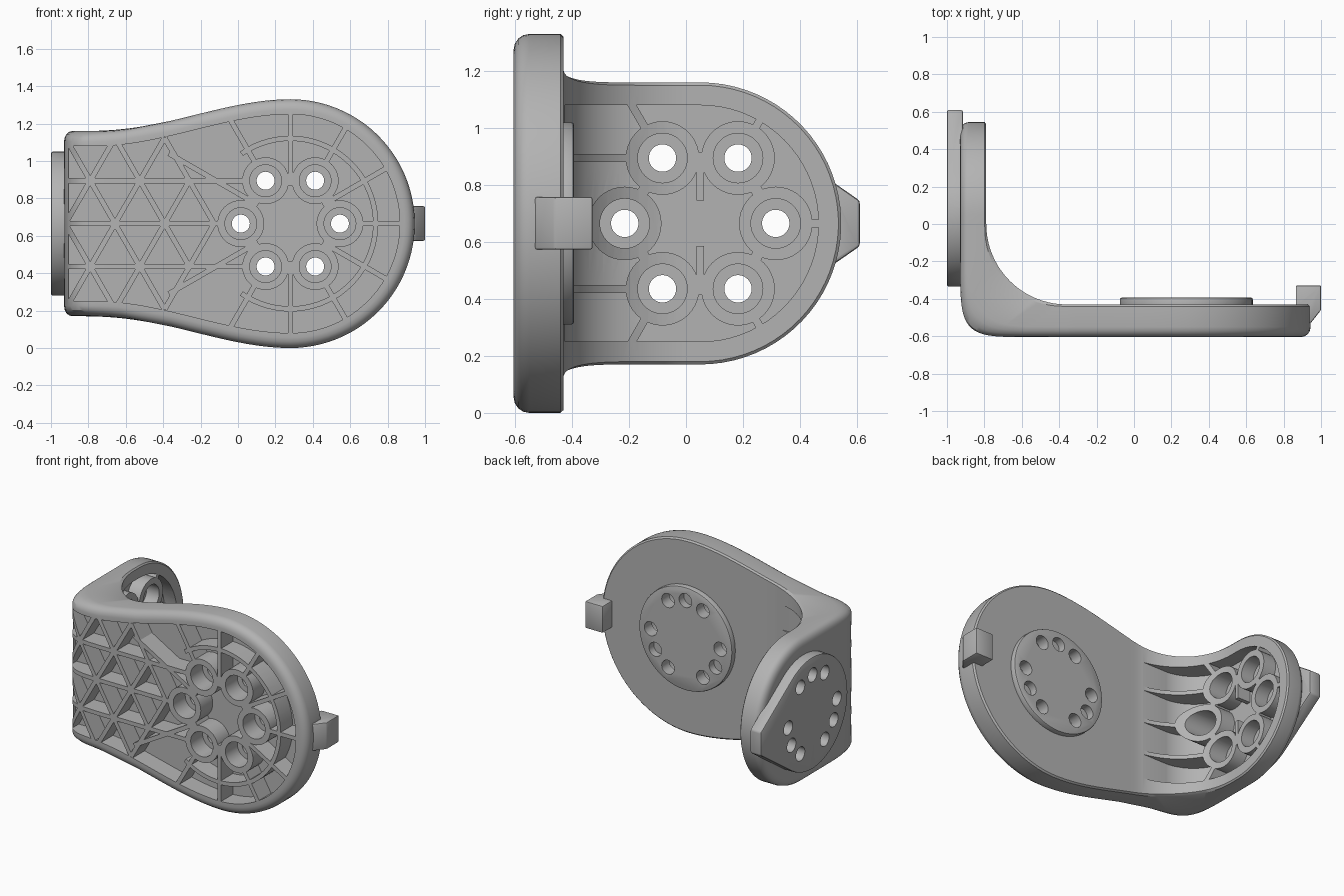
import bpy, bmesh
from math import sin, cos, radians, pi

cube = bpy.data.objects.get("Cube")
if cube:
    bpy.data.objects.remove(cube, do_unlink=True)

ZC = 0.665              # mid height of the bracket
FRONT = (0.28, ZC)      # hub centre on the front plate (x, z)
SIDE = (0.05, ZC)       # hub centre on the side plate (y, z)
PITCH = 0.265           # bolt circle radius and lattice spacing
ROW = PITCH * sin(pi / 3)

grey = bpy.data.materials.new("mid_grey")
grey.use_nodes = True
grey.diffuse_color = (0.45, 0.45, 0.45, 1)
for node in grey.node_tree.nodes:
    if node.type == 'BSDF_PRINCIPLED':
        node.inputs["Base Color"].default_value = grey.diffuse_color
        node.inputs["Roughness"].default_value = 0.6


def finish(name, bm):
    bmesh.ops.recalc_face_normals(bm, faces=bm.faces[:])
    mesh = bpy.data.meshes.new(name)
    bm.to_mesh(mesh)
    bm.free()
    mesh.materials.append(grey)
    ob = bpy.data.objects.new(name, mesh)
    bpy.context.scene.collection.objects.link(ob)
    return ob


def prism(name, polys, lo, hi, axis):
    """Extrude flat polygons between lo and hi along an axis."""
    place = {'x': lambda u, v, d: (d, u, v), 'y': lambda u, v, d: (u, d, v),
             'z': lambda u, v, d: (u, v, d)}[axis]
    bm = bmesh.new()
    for poly in polys:
        a = [bm.verts.new(place(u, v, lo)) for u, v in poly]
        b = [bm.verts.new(place(u, v, hi)) for u, v in poly]
        bm.faces.new(a)
        bm.faces.new(b)
        for i in range(len(a)):
            j = (i + 1) % len(a)
            bm.faces.new((a[i], a[j], b[j], b[i]))
    return finish(name, bm)


def apply(ob, mod):
    bpy.context.view_layer.objects.active = ob
    bpy.ops.object.modifier_apply(modifier=mod.name)


def combine(ob, other, op='DIFFERENCE'):
    mod = ob.modifiers.new("combine", 'BOOLEAN')
    mod.operation, mod.solver, mod.object = op, 'EXACT', other
    apply(ob, mod)
    bpy.data.objects.remove(other, do_unlink=True)


def soften(ob, width):
    mod = ob.modifiers.new("soften", 'BEVEL')
    mod.width, mod.segments = width, 2
    mod.limit_method, mod.angle_limit = 'ANGLE', radians(30)
    apply(ob, mod)
    return ob


def polar(c, r, deg):
    return (c[0] + r * cos(radians(deg)), c[1] + r * sin(radians(deg)))


def circle(c, r, n=40):
    return [polar(c, r, 360 * k / n) for k in range(n)]


def rib(p, q, w=0.028):
    dx, dy = q[0] - p[0], q[1] - p[1]
    s = w / 2 / (dx * dx + dy * dy) ** 0.5
    nx, ny = -dy * s, dx * s
    return [(p[0] + nx, p[1] + ny), (q[0] + nx, q[1] + ny),
            (q[0] - nx, q[1] - ny), (p[0] - nx, p[1] - ny)]


def bolts(c, r, start=0, step=60):
    return [circle(polar(c, PITCH, a), r) for a in range(start, 360 + start, step)]


def lerp(a, b, t):
    return a + (b - a) * t


def half_height(x):
    u = min(max((x + 0.75) / 1.03, 0), 1)
    return 0.495 + 0.17 * u * u * (3 - 2 * u)


def ring(d, t):
    """Outline of the bent plate, inset by d, at depth t from outer to inner skin."""
    y = lerp(-0.605, -0.43, t)
    up = []
    for k in range(24):                                   # round end of front plate
        a = radians(2 + 88 * k / 24)
        up.append((0.28 + (0.665 - d) * cos(a), y, (0.665 - d) * sin(a)))
    for k in range(14):                                   # waist
        x = 0.28 - 0.64 * k / 14
        up.append((x, y, half_height(x) - d))
    for k in range(21):                                   # bend
        a = radians(90 * k / 20)
        s, c = sin(a), max(cos(a), 0)
        x = lerp(-0.36 - 0.57 * s ** 0.28, -0.36 - 0.43 * s, t)
        up.append((x, lerp(-0.605 * c ** 0.28, -0.43 * c, t), half_height(x) - d))
    for k in range(20):                                   # round end of side plate
        a = radians(90 - 88 * k / 19)
        up.append((lerp(-0.93, -0.79, t), 0.05 + (0.495 - d) * cos(a), (0.495 - d) * sin(a)))
    return ([(x, y, ZC + z) for x, y, z in up] +
            [(x, y, ZC - z) for x, y, z in reversed(up)])


# Bent plate: rounded outer edge, lightly broken inner edge
R = 0.055
layers = [(R * (1 - sin(radians(a))), R * (1 - cos(radians(a))) / 0.175)
          for a in (0, 22.5, 45, 67.5, 90)] + [(0, 0.94), (0.01, 1)]
bm = bmesh.new()
loops = [[bm.verts.new(p) for p in ring(d, t)] for d, t in layers]
n = len(loops[0])
for a, b in zip(loops, loops[1:]):
    for i in range(n):
        j = (i + 1) % n
        bm.faces.new((a[i], a[j], b[j], b[i]))
for cap in (loops[0], loops[-1]):
    for i in range(n // 2 - 1):
        bm.faces.new((cap[i], cap[i + 1], cap[n - 2 - i], cap[n - 1 - i]))
body = finish("angle_bracket", bm)

# Front pockets: recess minus the ribs and bolt collars
half = [polar((0.28, 0), 0.585, 90 * k / 24) for k in range(1, 24)]
half += [(x, half_height(x) - 0.08) for x in [0.28 - 1.185 * k / 24 for k in range(25)]]
outline = [(x, ZC + z) for x, z in half] + [(x, ZC - z) for x, z in reversed(half)]
front_pocket = prism("front_pocket", [outline], -0.75, -0.475, 'y')

ribs = [rib((-1.1, ZC), (0.0, ZC))]
for side in (-1, 1):
    ribs.append(rib((-1.1, ZC + side * ROW), (0.13, ZC + side * ROW)))
    for k in range(3):                                    # triangle lattice
        x = -0.79 + PITCH * k
        for dx in (-PITCH / 2, PITCH / 2):
            for row in (0, 2):
                if k < 2 or dx < 0 or row == 0:
                    ribs.append(rib((x, ZC + side * ROW), (x + dx, ZC + side * ROW * row)))
for a in range(-150, 180, 30):                            # spokes
    ribs.append(rib(polar(FRONT, 0.27 if a % 60 == 0 else 0.2, a), polar(FRONT, 0.75, a)))
ribs.append([polar(FRONT, 0.47, a) for a in range(-125, 126, 5)] +
            [polar(FRONT, 0.442, a) for a in range(125, -126, -5)])
for a in range(0, 360, 60):                               # links between collars
    ribs.append(rib(polar(FRONT, PITCH, a), polar(FRONT, PITCH, a + 60), 0.04))
for r in ribs:
    combine(front_pocket, prism("rib", [r], -0.9, -0.3, 'y'))
combine(front_pocket, prism("collars", bolts(FRONT, 0.125), -0.9, -0.3, 'y'))

# Side pockets: hollow behind the bend, minus ribs and collars
end = [polar(SIDE, 0.415, 90 - 180 * k / 36) for k in range(37)]
side_pocket = prism("side_pocket", [[(-0.424, ZC + 0.415)] + end + [(-0.424, ZC - 0.415)]],
                    -0.95, -0.3, 'x')
floor = [polar((-0.6, -0.14), 0.285, 270 - 90 * k / 14) for k in range(15)]
combine(side_pocket, prism("hollow", [floor + [(-0.885, 0.7), (-0.32, 0.7), (-0.32, -0.425)]],
                           -0.5, 2, 'z'), 'INTERSECT')
ribs = []
for row in (-1, 0, 1):
    ribs.append(rib((-0.7, ZC + row * ROW), (-0.1 if row else -0.22, ZC + row * ROW)))
for a in range(0, 360, 60):
    if a != 180:
        ribs.append(rib(polar(SIDE, PITCH, a), polar(SIDE, 0.6, a)))
    ribs.append(rib(polar(SIDE, PITCH, a), polar(SIDE, PITCH, a + 60), 0.04))
for a in (90, 270):
    ribs.append(rib(polar(SIDE, 0.08, a), polar(SIDE, 0.25, a)))
for r in ribs:
    combine(side_pocket, prism("rib", [r], -1.2, 0, 'x'))
combine(side_pocket, prism("collars", bolts(SIDE, 0.129), -1.2, 0, 'x'))

combine(body, front_pocket)
combine(body, side_pocket)

# Raised hub on the back of the front plate
combine(body, soften(prism("back_hub", [circle(FRONT, 0.355, 72)], -0.45, -0.393, 'y'), 0.01),
        'UNION')

# Outer hub with a pointer on the side plate
pointer = [polar(SIDE, 0.385, a) for a in range(55, 306, 5)]
pointer += [(0.61, ZC - 0.08), (0.61, ZC + 0.08)]
combine(body, soften(prism("side_hub", [pointer], -1.0, -0.915, 'x'), 0.01), 'UNION')

# Index tab at the free end of the front plate
tab = [(0.865, -0.44), (0.865, -0.328), (1, -0.328), (1, -0.46), (0.945, -0.53),
       (0.9, -0.53), (0.9, -0.44)]
combine(body, soften(prism("index_tab", [tab], 0.573, 0.758, 'z'), 0.008), 'UNION')

# Counterbores, through holes and blind holes
combine(body, prism("front_bores", bolts(FRONT, 0.085), -0.9, -0.475, 'y'))
combine(body, prism("front_holes", bolts(FRONT, 0.048), -0.9, -0.2, 'y'))
combine(body, prism("back_blind_holes", bolts(FRONT, 0.048, 90, 120), -0.445, -0.2, 'y'))
combine(body, prism("side_bores", bolts(SIDE, 0.087), -0.885, -0.4, 'x'))
combine(body, prism("side_holes", bolts(SIDE, 0.048), -1.2, -0.5, 'x'))
combine(body, prism("side_blind_holes", bolts(SIDE, 0.048, 90, 120), -1.2, -0.93, 'x'))

# Smooth shading with sharp edges kept
for ob in bpy.context.selected_objects:
    ob.select_set(False)
body.select_set(True)
bpy.context.view_layer.objects.active = body
bpy.ops.object.shade_smooth_by_angle(angle=radians(30))
